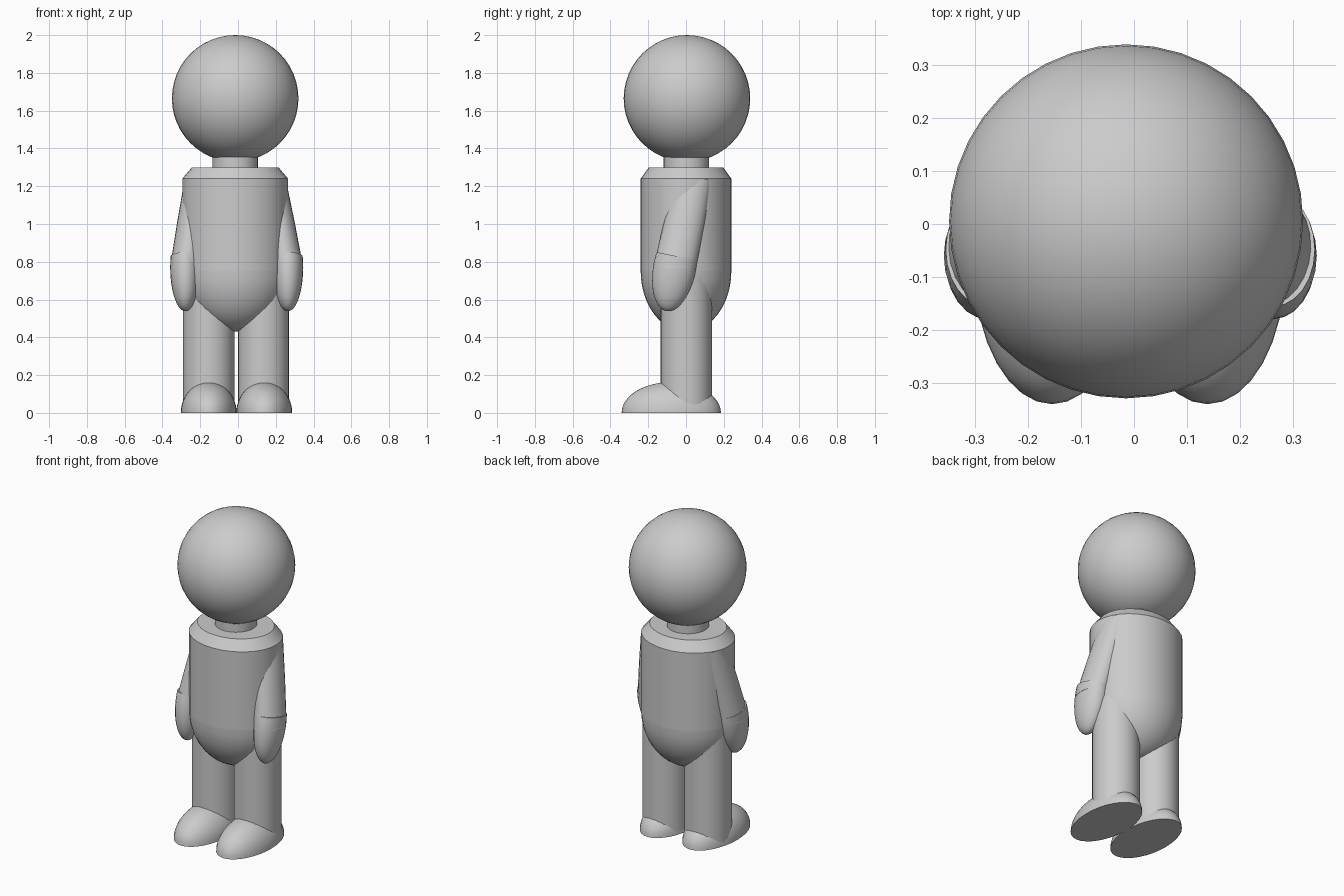
import bpy, bmesh, math
from mathutils import Vector

cube = bpy.data.objects.get("Cube")
if cube:
    bpy.data.objects.remove(cube, do_unlink=True)

grey = bpy.data.materials.new("plain_grey")
grey.use_nodes = True
colour = (0.6, 0.6, 0.6, 1.0)
grey.diffuse_color = colour
grey.node_tree.nodes["Principled BSDF"].inputs["Base Color"].default_value = colour


def arc(start, end, steps, height=1.0):
    """Unit-radius arc profile between two latitudes in degrees."""
    angles = [math.radians(start + (end - start) * i / steps) for i in range(steps + 1)]
    return [(math.cos(a), height * math.sin(a)) for a in angles]


def lathe(name, profile, location, scale=(1, 1, 1), tilt=0.0, sides=32):
    """Spin (radius, height) points from bottom to top into a closed solid."""
    bm = bmesh.new()
    rings = []
    for r, z in profile:
        count = 1 if r < 1e-4 else sides
        rings.append([bm.verts.new((r * math.cos(math.tau * i / sides),
                                    r * math.sin(math.tau * i / sides), z))
                      for i in range(count)])
    for low, high in zip(rings, rings[1:]):
        for i in range(sides):
            j = (i + 1) % sides
            corners = [low[i % len(low)], low[j % len(low)],
                       high[j % len(high)], high[i % len(high)]]
            bm.faces.new(list(dict.fromkeys(corners)))
    if len(rings[0]) > 1:
        bm.faces.new(rings[0][::-1])
    if len(rings[-1]) > 1:
        bm.faces.new(rings[-1])
    bmesh.ops.scale(bm, vec=Vector(scale), verts=bm.verts)
    bmesh.ops.recalc_face_normals(bm, faces=bm.faces)
    mesh = bpy.data.meshes.new(name)
    bm.to_mesh(mesh)
    bm.free()
    return add_object(name, mesh, location, tilt)


def add_object(name, mesh, location, tilt=0.0):
    obj = bpy.data.objects.new(name, mesh)
    bpy.context.collection.objects.link(obj)
    obj.location = location
    obj.rotation_euler.x = math.radians(tilt)
    mesh.materials.append(grey)
    bpy.ops.object.select_all(action='DESELECT')
    obj.select_set(True)
    bpy.context.view_layer.objects.active = obj
    bpy.ops.object.shade_smooth_by_angle(angle=math.radians(30))
    return obj


MID = -0.015

# Head and neck
lathe("head", arc(-90, 90, 24), (MID, 0.005, 1.665), (0.335,) * 3, sides=40)
lathe("neck", [(0.12, 1.25), (0.12, 1.42)], (MID, 0.002, 0))

# Torso with chamfered shoulders, and rounded hips
lathe("torso", [(1, 0.75), (1, 1.24), (0.82, 1.30)], (MID, 0, 0), (0.28, 0.24, 1))
lathe("hips", arc(-90, 0, 12), (MID, 0, 0.75), (0.28, 0.24, 0.32))

for label, side in (("left", 1), ("right", -1)):
    # Leg and domed foot
    lathe(label + "_leg", [(0.136, 0.02), (0.136, 0.72)], (-0.01 + side * 0.145, 0.002, 0), sides=24)
    lathe(label + "_foot", arc(0, 90, 12), (-0.008 + side * 0.147, -0.078, 0),
          (0.148, 0.263, 0.163))

    # Arm leaning forward and outward, sheared so its ends stay level
    wrist = Vector((-0.007 + side * 0.272, -0.06, 0.77))
    shoulder = Vector((MID + side * 0.193, 0.045, 1.25))
    lean = shoulder - wrist
    arm = lathe(label + "_arm", [(1, 0), (0.97, 0.5), (0.9, 0.97), (0.6, 1.04)],
                wrist, (0.081, 0.113, lean.z), sides=24)
    for v in arm.data.vertices:
        t = v.co.z / lean.z
        v.co.x += lean.x * t
        v.co.y += lean.y * t

    # Mitten hand
    lathe(label + "_hand", arc(-90, 15, 14), wrist, (0.08, 0.113, 0.235), tilt=-11, sides=24)
